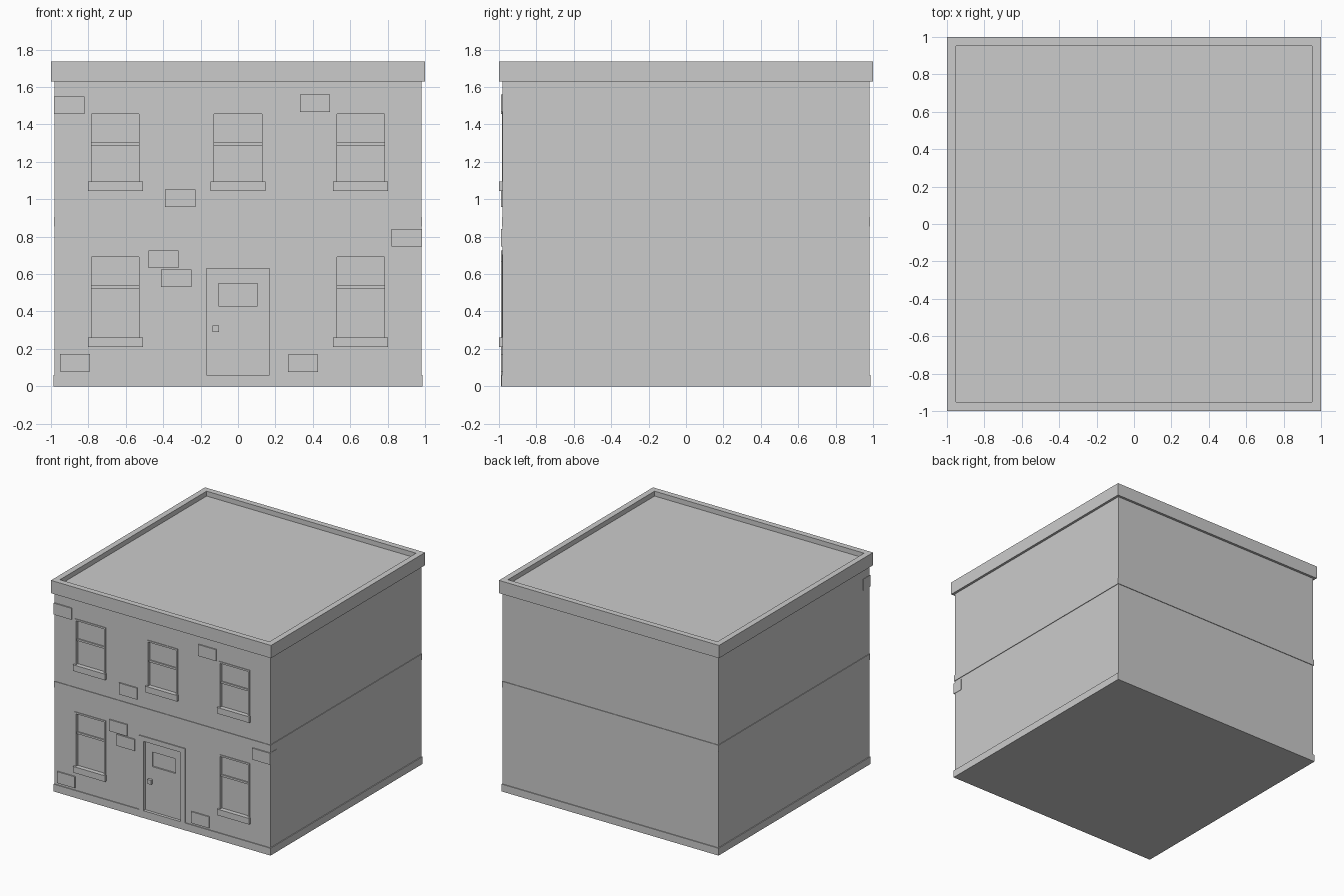
import bpy, bmesh
from mathutils import Vector

if "Cube" in bpy.data.objects:
    bpy.data.objects.remove(bpy.data.objects["Cube"])

WALL = -0.98      # front wall plane
GLASS = -0.963    # back of the window and door recesses


def boxes(name, parts):
    """One object made of boxes given as (x0, x1, y0, y1, z0, z1)."""
    bm = bmesh.new()
    for x0, x1, y0, y1, z0, z1 in parts:
        vs = bmesh.ops.create_cube(bm, size=1)["verts"]
        for v in vs:
            v.co = Vector(((x0 + x1) / 2 + v.co.x * (x1 - x0),
                           (y0 + y1) / 2 + v.co.y * (y1 - y0),
                           (z0 + z1) / 2 + v.co.z * (z1 - z0)))
    mesh = bpy.data.meshes.new(name)
    bm.to_mesh(mesh)
    bm.free()
    obj = bpy.data.objects.new(name, mesh)
    bpy.context.collection.objects.link(obj)
    return obj


def slab(name, half, z0, z1):
    return boxes(name, [(-half, half, -half, half, z0, z1)])


def cut(target, name, parts):
    """Recess box shapes into the target."""
    cutter = boxes(name, parts)
    cutter.hide_render = True
    cutter.display_type = 'WIRE'
    mod = target.modifiers.new(name, 'BOOLEAN')
    mod.operation = 'DIFFERENCE'
    mod.solver = 'EXACT'
    mod.object = cutter


def frame(name, x, half, z0, z1, w, front):
    """Thin surround: two jambs and a head."""
    boxes(name, [(x - half - w, x - half, front, WALL + 0.01, z0, z1),
                 (x + half, x + half + w, front, WALL + 0.01, z0, z1),
                 (x - half - w, x + half + w, front, WALL + 0.01, z1, z1 + w)])


# main walls, plinth and string course
walls = slab("walls", 0.98, 0.02, 1.66)
slab("plinth", 0.987, 0, 0.06)
slab("string_course", 0.985, 0.855, 0.905)

# cornice with sunken flat roof
cornice = slab("cornice_and_roof", 1.0, 1.63, 1.735)
bm = bmesh.new()
bm.from_mesh(cornice.data)
bm.faces.ensure_lookup_table()
top = max(bm.faces, key=lambda f: f.calc_center_median().z)
bmesh.ops.inset_region(bm, faces=[top], thickness=0.068)
bottom = bmesh.ops.extrude_discrete_faces(bm, faces=[top])["faces"]
bmesh.ops.translate(bm, vec=(0, 0, -0.04), verts=bottom[0].verts)
bm.to_mesh(cornice.data)
bm.free()

# windows: centre x, sill bottom, head height
windows = [(-0.655, 0.21, 0.69), (0.655, 0.21, 0.69),
           (-0.655, 1.045, 1.455), (0, 1.045, 1.455), (0.655, 1.045, 1.455)]
HW = 0.127
openings = []
for i, (x, zs, zt) in enumerate(windows, 1):
    openings.append((x - HW, x + HW, -1.1, GLASS, zs + 0.03, zt))
    boxes(f"window_sill_{i}", [(x - 0.146, x + 0.146, -1.0, -0.95, zs, zs + 0.05)])
    frame(f"window_frame_{i}", x, HW, zs + 0.05, zt, 0.014, -0.985)
    rail = zt - 0.16
    boxes(f"window_rail_{i}", [(x - HW, x + HW, -0.973, -0.95, rail - 0.008, rail + 0.008)])

# doorway with surround, glazed panel recess and knob
DW = 0.168
openings.append((-DW, DW, -1.1, GLASS, 0.04, 0.63))
openings.append((-0.105, 0.105, -1.1, GLASS + 0.012, 0.43, 0.55))
frame("door_frame", 0, DW, 0.0, 0.63, 0.04, -0.988)
boxes("door_knob", [(-0.136, -0.102, -0.985, -0.95, 0.29, 0.325)])
for i, o in enumerate(openings):
    cut(walls, f"opening_cutter_{i}", [o])

# scattered raised bricks on the front
bricks = [(-0.902, 1.502), (0.412, 1.513), (-0.308, 1.005), (-0.398, 0.68),
          (-0.33, 0.577), (-0.872, 0.126), (0.347, 0.123), (0.902, 0.793)]
boxes("raised_bricks", [(x - 0.081, x + 0.081, -0.99, -0.9, z - 0.047, z + 0.047)
                        for x, z in bricks])
